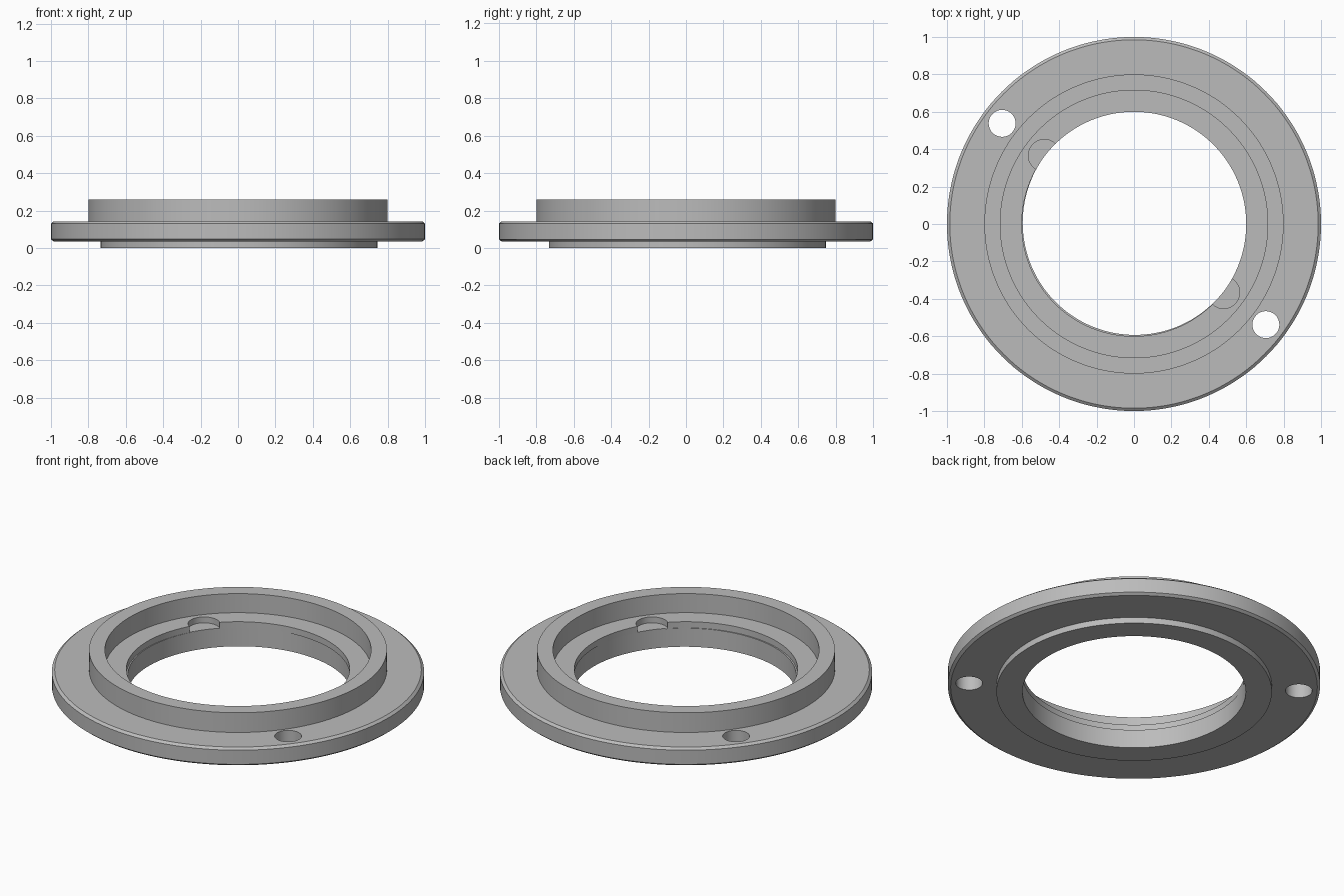
import bpy
import bmesh
import math
from mathutils import Vector

if "Cube" in bpy.data.objects:
    bpy.data.objects.remove(bpy.data.objects["Cube"], do_unlink=True)

SEGMENTS = 144
SHIFT = Vector((0.005, 0.007, 0))  # lower lip sits slightly off the flange axis
CENTRED = Vector((0, 0, 0))

grey = bpy.data.materials.new("metal grey")
grey.use_nodes = True
colour = (0.5, 0.5, 0.5, 1)
grey.diffuse_color = colour
grey.node_tree.nodes["Principled BSDF"].inputs["Base Color"].default_value = colour


def finish(name, bm):
    bmesh.ops.recalc_face_normals(bm, faces=bm.faces)
    mesh = bpy.data.meshes.new(name)
    bm.to_mesh(mesh)
    bm.free()
    mesh.materials.append(grey)
    obj = bpy.data.objects.new(name, mesh)
    bpy.context.collection.objects.link(obj)
    return obj


def lathe(name, profile):
    """Revolve a closed profile of (radius, height, axis offset)."""
    bm = bmesh.new()
    rings = []
    for radius, height, offset in profile:
        ring = []
        for i in range(SEGMENTS):
            a = math.tau * i / SEGMENTS
            ring.append(bm.verts.new(offset + Vector(
                (radius * math.cos(a), radius * math.sin(a), height))))
        rings.append(ring)
    for k, ring in enumerate(rings):
        following = rings[(k + 1) % len(rings)]
        for i in range(SEGMENTS):
            j = (i + 1) % SEGMENTS
            bm.faces.new((ring[i], ring[j], following[j], following[i]))
    return finish(name, bm)


def cut_cylinder(body, name, x, y, radius, low, high):
    bm = bmesh.new()
    bmesh.ops.create_cone(bm, cap_ends=True, segments=48, radius1=radius,
                          radius2=radius, depth=high - low)
    bmesh.ops.translate(bm, verts=bm.verts, vec=(x, y, (low + high) / 2))
    cutter = finish(name, bm)
    cutter.hide_render = True
    mod = body.modifiers.new(name, "BOOLEAN")
    mod.operation = "DIFFERENCE"
    mod.solver = "EXACT"
    mod.object = cutter
    bpy.ops.object.modifier_apply(modifier=name)
    bpy.data.objects.remove(cutter, do_unlink=True)


# Ring: offset lower lip, chamfered flange, raised collar, inner ledge, stepped bore
ring = lathe("flanged_ring", [
    (0.60, 0, SHIFT), (0.74, 0, SHIFT), (0.74, 0.035, SHIFT),
    (0.985, 0.035, CENTRED), (1, 0.047, CENTRED),
    (1, 0.131, CENTRED), (0.985, 0.143, CENTRED),
    (0.80, 0.143, CENTRED), (0.80, 0.26, CENTRED),
    (0.715, 0.26, CENTRED), (0.715, 0.147, CENTRED),
    (0.60, 0.147, CENTRED), (0.60, 0.11, CENTRED), (0.60, 0.11, SHIFT),
])
bpy.context.view_layer.objects.active = ring
ring.select_set(True)

# Opposite pairs of bolt holes and shallow ledge notches
for side in (-1, 1):
    cut_cylinder(ring, "bolt_hole", 0.705 * side, -0.538 * side, 0.072, -0.1, 0.4)
    cut_cylinder(ring, "ledge_notch", 0.479 * side, -0.366 * side, 0.086, 0.112, 0.22)

bpy.ops.object.shade_smooth_by_angle(angle=math.radians(30))
